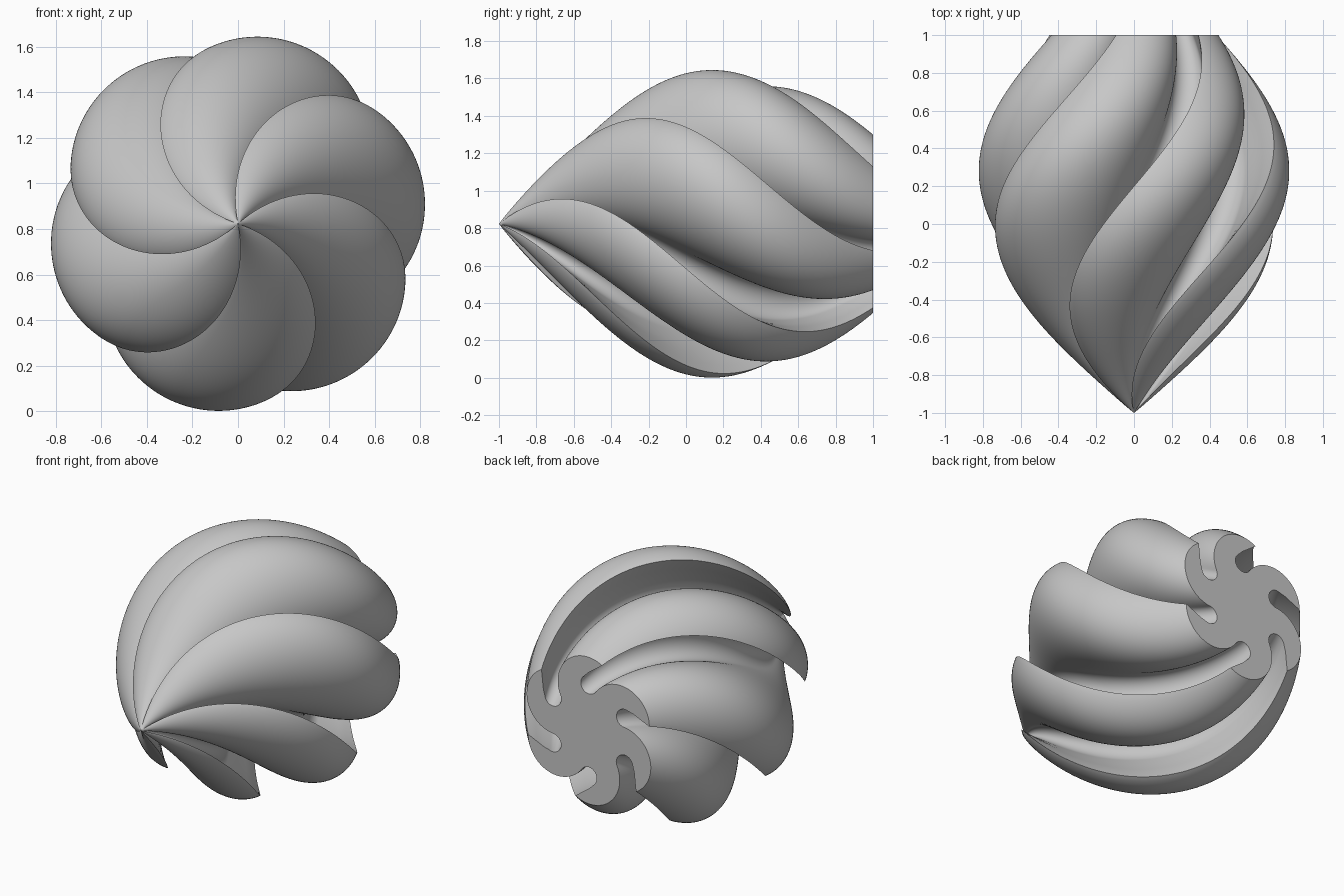
import bpy, bmesh
from math import sin, cos, pi, radians

cube = bpy.data.objects.get("Cube")
if cube:
    bpy.data.objects.remove(cube)

BLADES = 6
RINGS = 80
CENTRE_Z = 0.823


def arc(cx, cy, r, start, end, steps):
    """Points of a circular arc, angles in degrees, both ends included."""
    angles = [radians(start + (end - start) * i / steps) for i in range(steps + 1)]
    return [(cx + r * cos(a), cy + r * sin(a)) for a in angles]


# One blade of the unit cross-section: sharp tip and its hollow underside,
# round groove, then the round back of the next blade up to that blade's tip
blade = [(0.97, 0), (0.915, -0.048), (0.855, -0.102), (0.775, -0.174)]
blade += arc(0.617, -0.128, 0.125, -50, -247, 24)
blade += arc(0.391, 0.401, 0.45, -67, 78, 40)[1:-1]

# Full star-shaped cross-section
section = []
for k in range(BLADES):
    a = 2 * pi * k / BLADES
    section += [(x * cos(a) - y * sin(a), x * sin(a) + y * cos(a)) for x, y in blade]


def radius(y):
    return 0.825 * sin(pi / 2 * ((y + 1) / 1.21) ** 0.95)


def twist(y):
    return radians(-18 - 60 * y)


# Sweep it along y with growing and shrinking radius and steady twist
bm = bmesh.new()
apex = bm.verts.new((0, -1, CENTRE_Z))
rings = []
for i in range(1, RINGS + 1):
    y = -1 + 2 * i / RINGS
    r, c, s = radius(y), cos(twist(y)), sin(twist(y))
    rings.append([bm.verts.new((r * (u * c - v * s), y, CENTRE_Z + r * (u * s + v * c)))
                  for u, v in section])

count = len(section)
for j in range(count):
    n = (j + 1) % count
    bm.faces.new((apex, rings[0][j], rings[0][n]))
    for low, high in zip(rings, rings[1:]):
        bm.faces.new((low[j], high[j], high[n], low[n]))

# Flat cut end
bm.faces.new(rings[-1])
bmesh.ops.recalc_face_normals(bm, faces=bm.faces)

mesh = bpy.data.meshes.new("twisted_body")
bm.to_mesh(mesh)
bm.free()
body = bpy.data.objects.new("twisted_body", mesh)
bpy.context.collection.objects.link(body)

# Plain grey surface
grey = bpy.data.materials.new("plain_grey")
grey.use_nodes = True
colour = (0.57, 0.57, 0.57, 1)
grey.diffuse_color = colour
grey.node_tree.nodes["Principled BSDF"].inputs["Base Color"].default_value = colour
mesh.materials.append(grey)

bpy.ops.object.select_all(action='DESELECT')
body.select_set(True)
bpy.context.view_layer.objects.active = body
bpy.ops.object.shade_smooth_by_angle(angle=radians(40))
